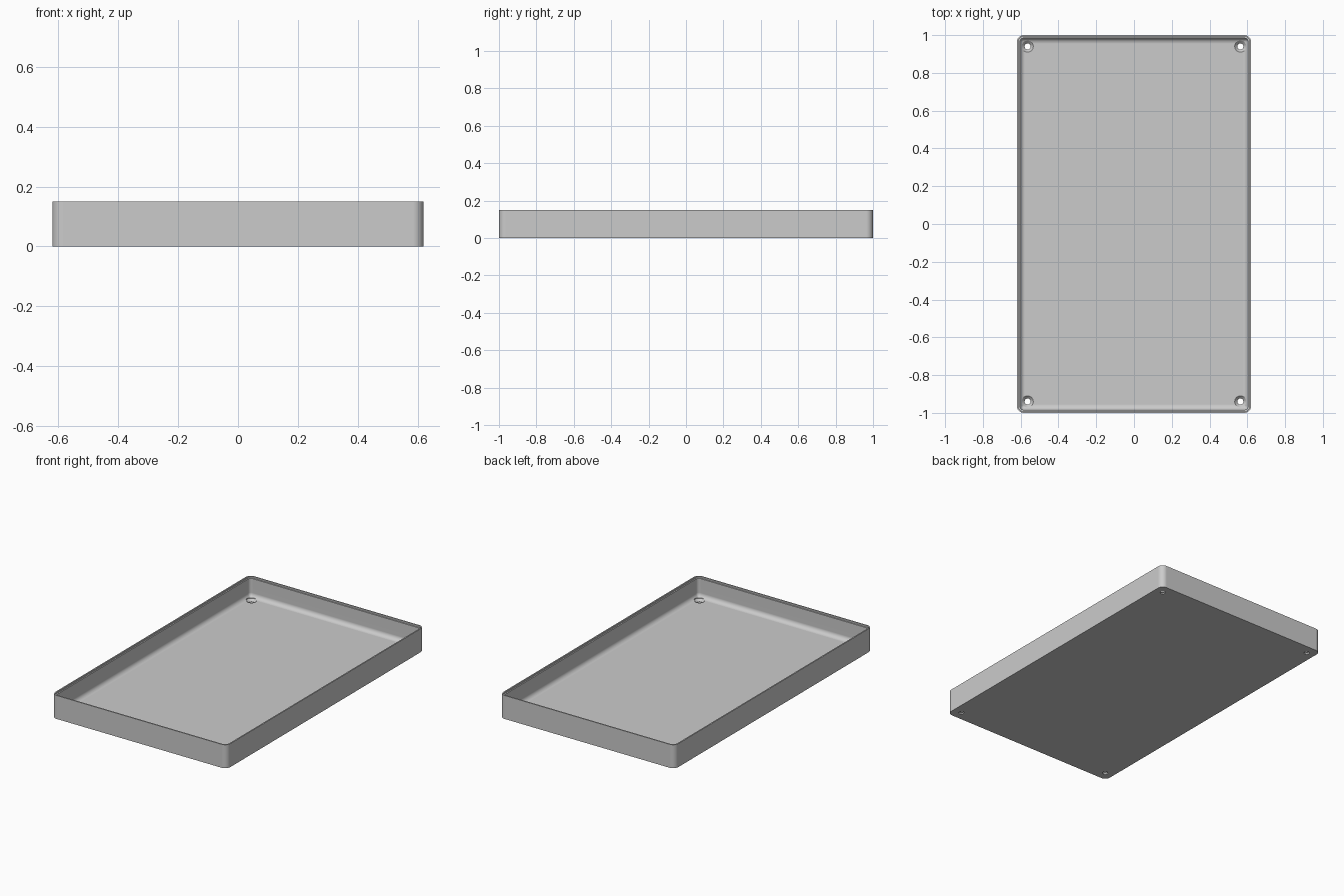
import bpy, bmesh, math

if "Cube" in bpy.data.objects:
    bpy.data.objects.remove(bpy.data.objects["Cube"], do_unlink=True)

HALF_X, HALF_Y, HEIGHT = 0.62, 1.0, 0.15
CORNER, WALL, FLOOR, FILLET = 0.036, 0.016, 0.022, 0.028
HOLE_X, HOLE_Y = 0.563, 0.94

grey = bpy.data.materials.new("plain grey")
grey.use_nodes = True
grey.diffuse_color = (0.6, 0.6, 0.6, 1)
grey.node_tree.nodes["Principled BSDF"].inputs["Base Color"].default_value = (0.6, 0.6, 0.6, 1)


def make_object(name, bm):
    bmesh.ops.recalc_face_normals(bm, faces=bm.faces)
    mesh = bpy.data.meshes.new(name)
    bm.to_mesh(mesh)
    bm.free()
    obj = bpy.data.objects.new(name, mesh)
    bpy.context.collection.objects.link(obj)
    mesh.materials.append(grey)
    return obj


def loft(bm, rings):
    """Skin a stack of equal-length rings and cap both ends."""
    loops = [[bm.verts.new(p) for p in ring] for ring in rings]
    for a, b in zip(loops, loops[1:]):
        for i in range(len(a)):
            j = (i + 1) % len(a)
            bm.faces.new((a[i], a[j], b[j], b[i]))
    bm.faces.new(loops[0])
    bm.faces.new(loops[-1])


def rounded_rectangle(inset, z, steps=8):
    r = max(CORNER - inset, 0.006)
    cx, cy = HALF_X - inset - r, HALF_Y - inset - r
    points = []
    for quarter, (sx, sy) in enumerate([(1, 1), (-1, 1), (-1, -1), (1, -1)]):
        for k in range(steps + 1):
            a = (quarter + k / steps) * math.pi / 2
            points.append((sx * cx + r * math.cos(a), sy * cy + r * math.sin(a), z))
    return points


# Tray section: outer wall, stepped rim, inner wall, rounded foot
profile = [(0, 0), (0, HEIGHT), (WALL / 2, HEIGHT),
           (WALL / 2, HEIGHT - 0.01), (WALL, HEIGHT - 0.01)]
for k in range(9):
    a = k / 8 * math.pi / 2
    profile.append((WALL + FILLET * (1 - math.cos(a)),
                    FLOOR + FILLET * (1 - math.sin(a))))
bm = bmesh.new()
loft(bm, [rounded_rectangle(d, z) for d, z in profile])
tray = make_object("tray", bm)

# Countersunk screw holes in the four corners
bm = bmesh.new()
for sx in (-1, 1):
    for sy in (-1, 1):
        loft(bm, [[(sx * HOLE_X + r * math.cos(i * math.tau / 32),
                    sy * HOLE_Y + r * math.sin(i * math.tau / 32), z) for i in range(32)]
                  for r, z in [(0.016, -0.02), (0.016, 0.008), (0.031, 0.023), (0.031, 0.07)]])
cutter = make_object("hole_cutter", bm)
cutter.hide_render = True

bpy.ops.object.select_all(action="DESELECT")
tray.select_set(True)
bpy.context.view_layer.objects.active = tray
cut = tray.modifiers.new("screw holes", "BOOLEAN")
cut.operation = "DIFFERENCE"
cut.solver = "EXACT"
cut.object = cutter
bpy.ops.object.modifier_apply(modifier=cut.name)
bpy.data.objects.remove(cutter, do_unlink=True)

# Smooth corners and foot while the flat faces stay flat
bpy.ops.object.shade_smooth_by_angle(angle=math.radians(30))
weighted = tray.modifiers.new("flat faces", "WEIGHTED_NORMAL")
weighted.keep_sharp = True
